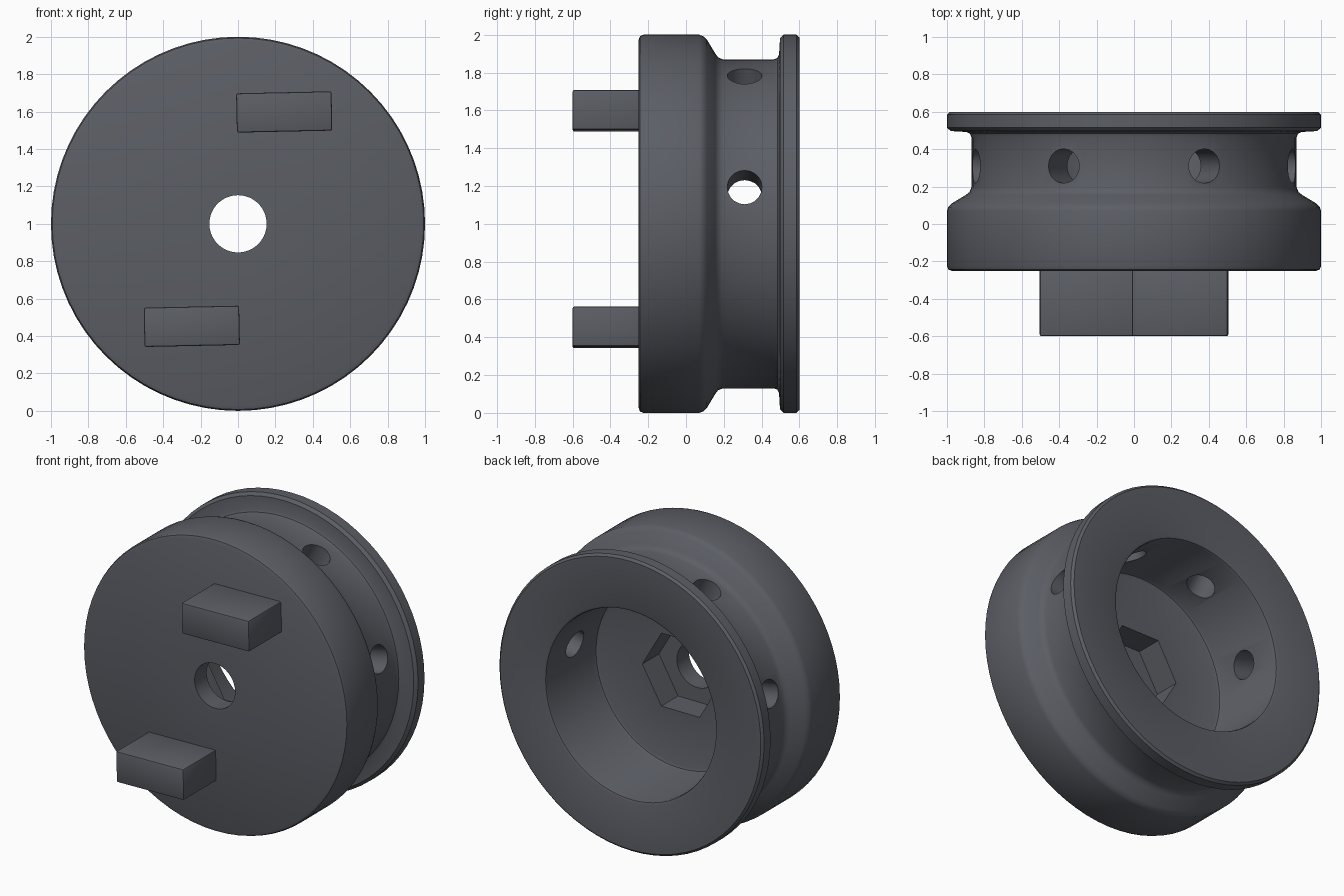
import bpy, bmesh, math
from mathutils import Matrix, Vector

if "Cube" in bpy.data.objects:
    bpy.data.objects.remove(bpy.data.objects["Cube"])

mat = bpy.data.materials.new("dark grey")
mat.diffuse_color = (0.105, 0.112, 0.13, 1)
mat.use_nodes = True
mat.node_tree.nodes["Principled BSDF"].inputs["Base Color"].default_value = mat.diffuse_color
CZ = 1.0  # height of the wheel axis


def make(name, bm):
    bmesh.ops.recalc_face_normals(bm, faces=bm.faces)
    me = bpy.data.meshes.new(name)
    bm.to_mesh(me)
    bm.free()
    ob = bpy.data.objects.new(name, me)
    bpy.context.collection.objects.link(ob)
    me.materials.append(mat)
    return ob


def activate(ob):
    bpy.ops.object.select_all(action='DESELECT')
    ob.select_set(True)
    bpy.context.view_layer.objects.active = ob


def lathe(name, profile, n=72):
    # closed (radius, y) profile turned about the y axis
    bm = bmesh.new()
    rings = []
    for i in range(n):
        a = 2 * math.pi * i / n
        rings.append([bm.verts.new((r * math.cos(a), y, CZ + r * math.sin(a)))
                      for r, y in profile])
    m = len(profile)
    for i in range(n):
        p, q = rings[i], rings[(i + 1) % n]
        for j in range(m):
            k = (j + 1) % m
            bm.faces.new((p[j], p[k], q[k], q[j]))
    return make(name, bm)


def prism(name, sides, radius, centre, axis, length, turn=0.0):
    bm = bmesh.new()
    rot = Vector(axis).to_track_quat('Z', 'Y').to_matrix().to_4x4()
    mtx = Matrix.Translation(centre) @ rot @ Matrix.Rotation(turn, 4, 'Z')
    bmesh.ops.create_cone(bm, cap_ends=True, segments=sides, radius1=radius,
                          radius2=radius, depth=length, matrix=mtx)
    return make(name, bm)


def cut(ob, cutter):
    activate(ob)
    mod = ob.modifiers.new("cut", 'BOOLEAN')
    mod.operation = 'DIFFERENCE'
    mod.solver = 'EXACT'
    mod.object = cutter
    bpy.ops.object.modifier_apply(modifier=mod.name)
    bpy.data.objects.remove(cutter)


# Hub: grooved drum with a back flange, open cavity and axle hole
hub = lathe("hub", [
    (0.153, -0.25), (0.975, -0.25), (0.993, -0.243), (1.0, -0.225),
    (1.0, 0.07), (0.993, 0.09), (0.975, 0.11), (0.90, 0.155),
    (0.88, 0.17), (0.87, 0.195), (0.87, 0.465), (0.877, 0.483), (0.895, 0.492),
    (0.98, 0.497), (1.0, 0.515), (1.0, 0.585), (0.985, 0.6),
    (0.66, 0.6), (0.645, 0.594), (0.64, 0.58),
    (0.64, 0.085), (0.633, 0.067), (0.615, 0.06), (0.153, 0.06)])

# Hexagonal pocket in the cavity floor, corners pointing sideways
hexa = prism("pocket_cutter", 6, 0.288, (0, 0.04, CZ), (0, 1, 0), 0.32)
vx = max(abs(v.co.x) for v in hexa.data.vertices)
if vx < 0.28:
    bpy.data.objects.remove(hexa)
    hexa = prism("pocket_cutter", 6, 0.288, (0, 0.04, CZ), (0, 1, 0), 0.32,
                 math.pi / 6)
cut(hub, hexa)

# Four radial holes through the upper groove wall
for deg in (12.9, 64.3, 115.7, 167.1):
    a = math.radians(deg)
    d = (math.cos(a), 0, math.sin(a))
    c = (0.75 * d[0], 0.31, CZ + 0.75 * d[2])
    cut(hub, prism("hole_cutter", 20, 0.092, c, d, 0.44))

activate(hub)
bpy.ops.object.shade_smooth_by_angle(angle=math.radians(35))


# Two drive pegs on the front face, opposite each other about the axis
for name, s in (("upper_peg", 1), ("lower_peg", -1)):
    bm = bmesh.new()
    m = (Matrix.Translation((0.247 * s, -0.415, CZ + (0.598 if s > 0 else -0.548)))
         @ Matrix.Rotation(math.radians(-1.2), 4, 'Y')
         @ Matrix.Diagonal((0.51, 0.37, 0.21, 1)))
    bmesh.ops.create_cube(bm, size=1, matrix=m)
    bmesh.ops.bevel(bm, geom=bm.edges[:], offset=0.01, segments=2,
                    profile=0.5, affect='EDGES')
    peg = make(name, bm)
    activate(peg)
    bpy.ops.object.shade_smooth_by_angle(angle=math.radians(35))
